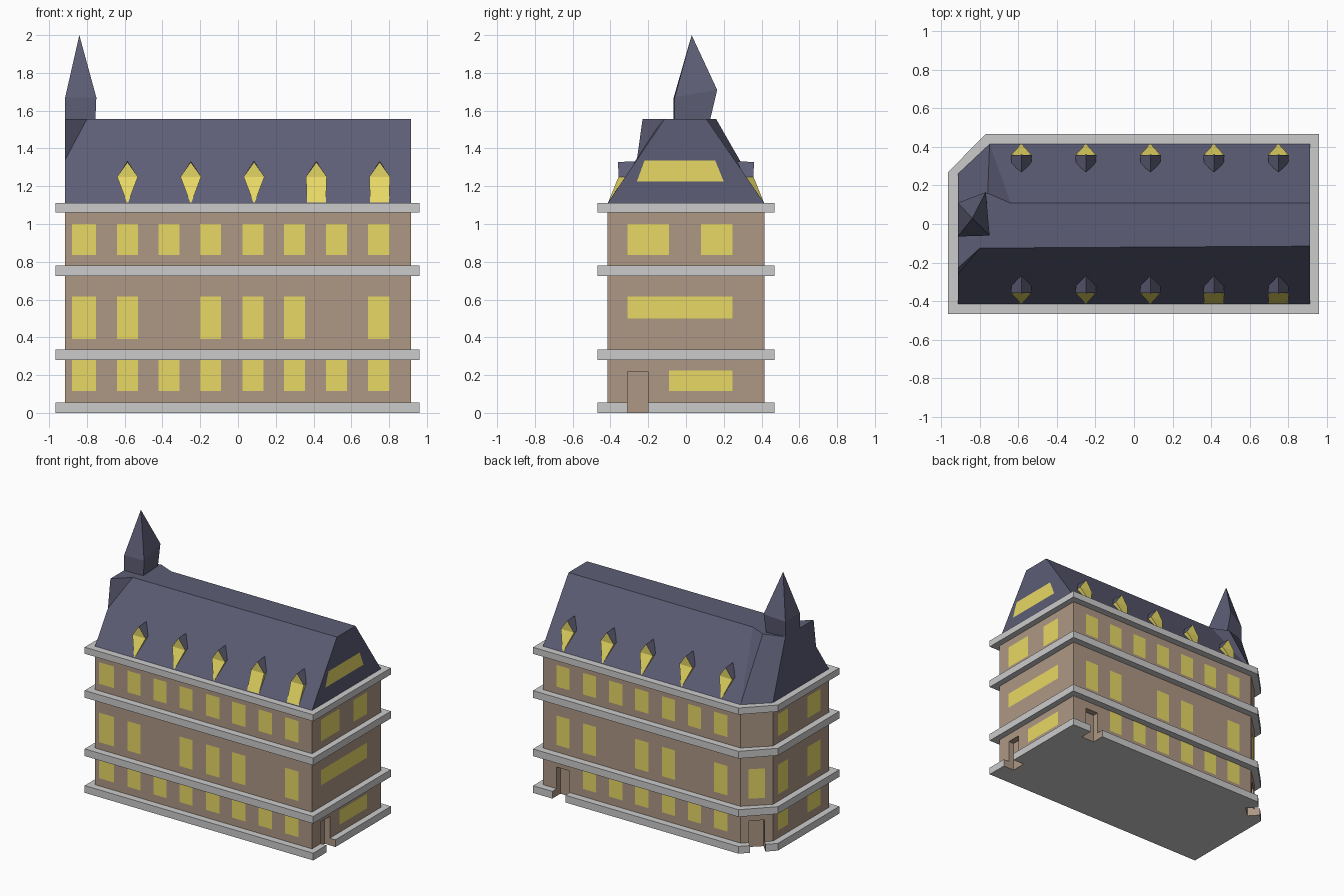
import bpy, math
from mathutils import Vector

if "Cube" in bpy.data.objects:
    bpy.data.objects.remove(bpy.data.objects["Cube"])


def mat(name, rgb):
    m = bpy.data.materials.new(name)
    m.diffuse_color = (*rgb, 1)
    m.use_nodes = True
    m.node_tree.nodes["Principled BSDF"].inputs["Base Color"].default_value = m.diffuse_color
    return m


BROWN = mat("wall_brown", (0.42, 0.31, 0.23))
YELLOW = mat("window_yellow", (0.80, 0.69, 0.13))
SLATE = mat("roof_slate", (0.11, 0.11, 0.18))
GREY = mat("stone_grey", (0.55, 0.55, 0.55))


def make(name, verts, faces, mats, idx=None):
    me = bpy.data.meshes.new(name)
    me.from_pydata(verts, [], faces)
    for m in mats:
        me.materials.append(m)
    if idx:
        for p, i in zip(me.polygons, idx):
            p.material_index = i
    ob = bpy.data.objects.new(name, me)
    bpy.context.collection.objects.link(ob)
    return ob


# Floor plan of the walls and of the stone ledges (one chamfered corner)
wall = [(-.915, -.415), (.915, -.415), (.915, .415), (-.75, .415), (-.915, .26)]
ledge = [(-.965, -.468), (.962, -.468), (.962, .468), (-.77, .468), (-.965, .27)]

# Walls and ledges: stacked rings stepping in and out
levels = [(0, .055), (.28, .335), (.725, .78), (1.06, 1.11)]
rings = []
for i, (lo, hi) in enumerate(levels):
    if i:
        rings.append((wall, lo, 0))
    rings += [(ledge, lo, 0), (ledge, hi, 0)]
    if i < 3:
        rings.append((wall, hi, 1))
verts = [(x, y, z) for plan, z, _ in rings for x, y in plan]
faces, idx = [[4, 3, 2, 1, 0]], [0]
for r in range(len(rings) - 1):
    for k in range(5):
        a, b = r * 5 + k, r * 5 + (k + 1) % 5
        faces.append([a, b, b + 5, a + 5])
        idx.append(rings[r][2])
n = (len(rings) - 1) * 5
faces.append([n + k for k in range(5)])
idx.append(0)
building = make("walls_and_ledges", verts, faces, [GREY, BROWN], idx)


# Door recesses cut through the lower ledge
def door(name, centre, angle):
    c = Vector((centre[0], centre[1], 0))
    u = Vector((math.cos(angle), math.sin(angle), 0))
    w = Vector((-u.y, u.x, 0))
    vs = [c + u * a + w * b + Vector((0, 0, z))
          for z in (-.05, .22) for a, b in ((-.045, -.055), (.15, -.055), (.15, .055), (-.045, .055))]
    fs = [[3, 2, 1, 0], [4, 5, 6, 7]] + [[k, (k + 1) % 4, (k + 1) % 4 + 4, k + 4] for k in range(4)]
    ob = make(name, vs, fs, [GREY, BROWN], [1] * 6)
    ob.hide_render = True
    ob.hide_viewport = True
    ob.display_type = 'WIRE'
    m = building.modifiers.new(name, 'BOOLEAN')
    m.operation = 'DIFFERENCE'
    m.object = ob
    m.solver = 'EXACT'


door("side_door_cutter", (.915, -.255), 0)
door("back_door_cutter", (.745, .415), math.pi / 2)
door("corner_door_cutter", (-.8325, .3375), math.radians(133))

# Windows: thin panels just outside each wall
wv, wf = [], []


def panel(p, q, z0, z1):
    p, q = Vector((*p, 0)), Vector((*q, 0))
    d = (q - p).normalized()
    off = Vector((d.y, -d.x, 0)) * .003
    k = len(wv)
    for pt, z in ((p, z0), (q, z0), (q, z1), (p, z1)):
        wv.append(pt + off + Vector((0, 0, z)))
    wf.append([k, k + 1, k + 2, k + 3])


cols = [-.815, -.585, -.365, -.145, .08, .30, .522, .745]
F1, F2, F3 = (.115, .279), (.39, .615), (.835, 1.0)
front = [(F1, range(8)), (F2, (0, 1, 3, 4, 5, 7)), (F3, range(8))]
back = [(F1, range(1, 7)), (F2, (1, 3, 4, 6, 7)), (F3, range(1, 8))]
for z, ids in front:
    for i in ids:
        h = .063 if i == 0 else .056
        panel((cols[i] - h, -.415), (cols[i] + h, -.415), *z)
for z, ids in back:
    for i in ids:
        panel((cols[i] + .056, .415), (cols[i] - .056, .415), *z)
for y0, y1, z0, z1 in ((-.09, .245, .115, .225), (-.31, .245, .50, .615),
                       (-.31, -.09, .835, 1.0), (.08, .245, .835, 1.0)):
    panel((.915, y0), (.915, y1), z0, z1)
for z in (F1, F2, F3):
    for y0, y1 in ((.08, .2), (-.31, -.15)):
        panel((-.915, y1), (-.915, y0), *z)
panel((-.79, .377), (-.875, .298), *F2)
k = len(wv)
wv += [(.918, -.26, 1.225), (.918, .2, 1.225), (.918, .155, 1.335), (.918, -.22, 1.335)]
wf.append([k, k + 1, k + 2, k + 3])
make("windows", wv, wf, [YELLOW])

# Main roof with flat ridge, upright left end and chamfered corner
rv = [(x, y, 1.11) for x, y in wall] + [
    (.915, -.115, 1.555), (.915, .108, 1.555), (-.64, .108, 1.555), (-.76, .16, 1.555),
    (-.915, .11, 1.555), (-.915, -.23, 1.555), (-.915, -.26, 1.34), (-.80, -.125, 1.555)]
rf = [[0, 1, 5, 12, 11], [1, 2, 6, 5], [2, 3, 7, 6], [3, 8, 7], [3, 4, 9, 8],
      [4, 0, 11, 10, 9], [11, 12, 10], [12, 5, 6, 7, 8, 9, 10]]
make("roof", rv, rf, [SLATE])

# Corner spire
sv = [(-.915, -.065, 1.555), (-.755, -.06, 1.555), (-.765, .125, 1.54), (-.915, .11, 1.555),
      (-.915, -.065, 1.67), (-.75, -.06, 1.67), (-.77, .165, 1.71), (-.915, .11, 1.67),
      (-.84, .03, 2.0)]
sf = [[i, (i + 1) % 4, (i + 1) % 4 + 4, i + 4] for i in range(4)]
sf += [[i + 4, (i + 1) % 4 + 4, 8] for i in range(4)]
make("spire", sv, sf, [SLATE])


# Dormers: yellow kite front with small slate hood
def dormer(x, side, foot):
    pts = [(-foot, .412, 1.115), (foot, .412, 1.115), (.055, .357, 1.25), (0, .36, 1.328),
           (-.055, .357, 1.25), (0, .27, 1.332), (.05, .31, 1.25), (-.05, .31, 1.25)]
    vs = [(x - px * side, py * side, z) for px, py, z in pts]
    fs = [[0, 1, 2, 4], [4, 2, 3], [2, 6, 5, 3], [4, 3, 5, 7], [1, 6, 2], [0, 4, 7]]
    make("dormer", vs, fs, [YELLOW, SLATE], [0, 0, 1, 1, 0, 0])


for i, x in enumerate((-.585, -.25, .085, .415, .75)):
    dormer(x, -1, .05 if i > 2 else .004)
    dormer(x, 1, .004)
